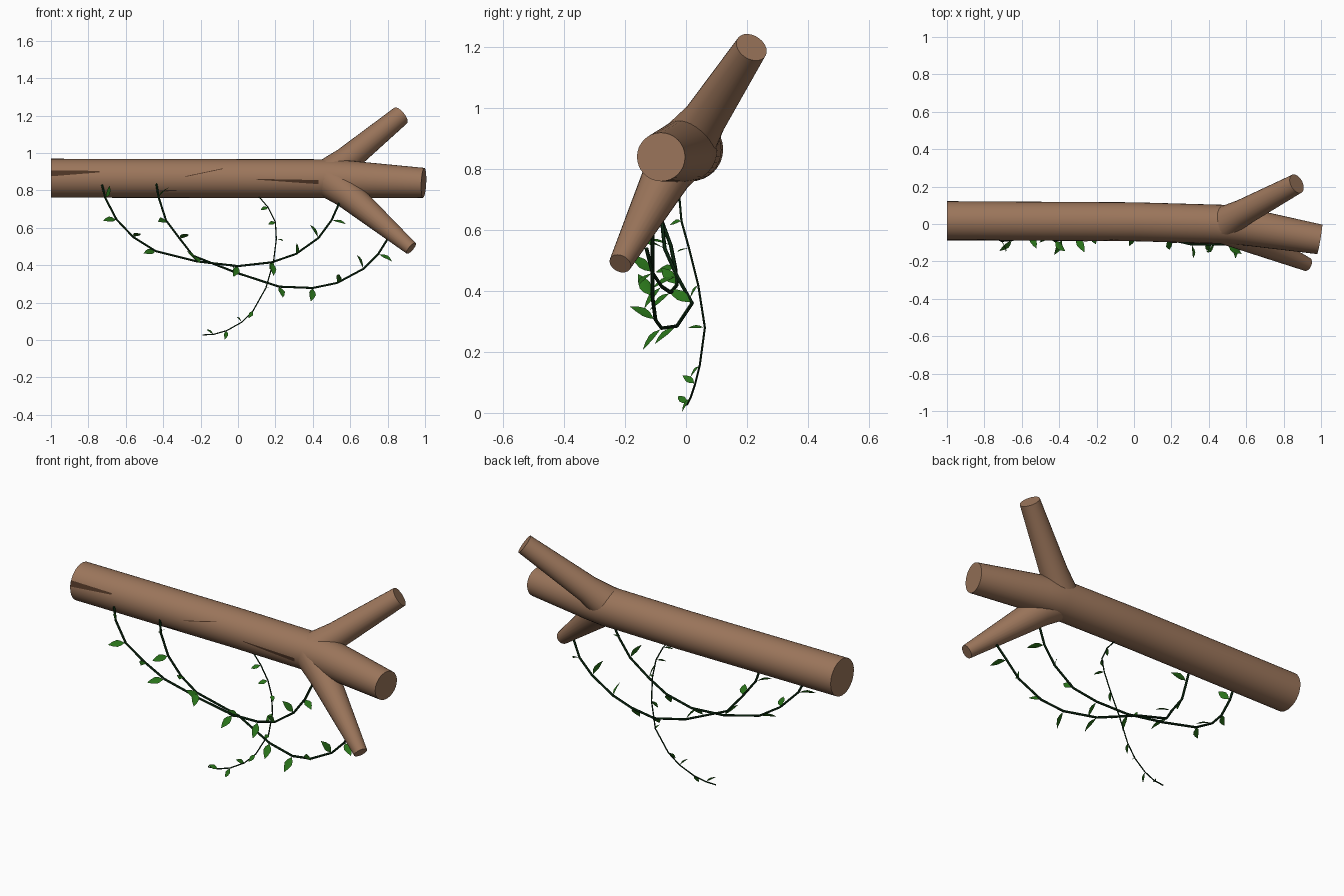
import bpy, bmesh, math
from mathutils import Vector

if "Cube" in bpy.data.objects:
    bpy.data.objects.remove(bpy.data.objects["Cube"])


def material(name, rgb):
    m = bpy.data.materials.new(name)
    m.diffuse_color = (*rgb, 1)
    m.use_nodes = True
    m.node_tree.nodes["Principled BSDF"].inputs["Base Color"].default_value = m.diffuse_color
    return m


BARK = material("bark brown", (0.33, 0.18, 0.105))
DARK = material("dark bark", (0.075, 0.035, 0.018))
STEM = material("dark green stem", (0.004, 0.025, 0.006))
LEAF = material("leaf green", (0.022, 0.17, 0.01))


def finish(bm, name, mat, angle=None):
    me = bpy.data.meshes.new(name)
    bm.to_mesh(me)
    bm.free()
    me.materials.append(mat)
    ob = bpy.data.objects.new(name, me)
    bpy.context.collection.objects.link(ob)
    if angle:
        bpy.ops.object.select_all(action='DESELECT')
        ob.select_set(True)
        bpy.context.view_layer.objects.active = ob
        bpy.ops.object.shade_smooth_by_angle(angle=math.radians(angle))
    return ob


def tube(name, pts, radii, sides, mat):
    """Capped tube through the points with a radius at each."""
    bm = bmesh.new()
    pts = [Vector(p) for p in pts]
    rings, n, prev = [], len(pts), None
    for i, p in enumerate(pts):
        t = (pts[min(i + 1, n - 1)] - pts[max(i - 1, 0)]).normalized()
        u = Vector((0, 1, 0)) if prev is None else prev
        u = (u - t * u.dot(t)).normalized()
        v = t.cross(u)
        prev = u
        rings.append([bm.verts.new(p + radii[i] * (u * math.cos(a) + v * math.sin(a)))
                      for a in (2 * math.pi * k / sides for k in range(sides))])
    for a, b in zip(rings, rings[1:]):
        for k in range(sides):
            j = (k + 1) % sides
            bm.faces.new((a[k], a[j], b[j], b[k]))
    bm.faces.new(rings[0][::-1])
    bm.faces.new(rings[-1])
    bmesh.ops.recalc_face_normals(bm, faces=bm.faces)
    return finish(bm, name, mat, 40)


# Log and its forked branches
tube("main_branch", [(-1, .018, .865), (0, .012, .863), (.5, -.002, .862), (.6, -.015, .858), (.993, -.082, .84)],
     [.104, .104, .104, .1, .08], 32, BARK)
tube("upper_branch", [(.48, .0, .875), (.58, .06, .962), (.87, .215, 1.2)], [.095, .072, .054], 24, BARK)
tube("lower_branch", [(.48, -.01, .86), (.58, -.06, .785), (.926, -.216, .49)], [.098, .08, .037], 24, BARK)

# Thin dark streaks lying on the front of the log: x0, z low, z high, x1, z low, z high
bm = bmesh.new()
for x0, a0, b0, x1, a1, b1 in [(-1, .875, .907, -.74, .896, .904), (.1, .857, .861, .43, .833, .855),
                               (-.28, .872, .876, -.08, .914, .918), (-.42, .793, .799, -.33, .797, .803)]:
    low, high = [], []
    for k in range(5):
        f = k / 4
        x = x0 + (x1 - x0) * f
        cy = .012 - .006 * x if x < 0 else .012 - .028 * x
        for row, z in ((low, a0 + (a1 - a0) * f), (high, b0 + (b1 - b0) * f)):
            y = cy - math.sqrt(.104 ** 2 - (z - .863) ** 2) - .003
            row.append(bm.verts.new((x, y, z)))
    for k in range(4):
        bm.faces.new((low[k], low[k + 1], high[k + 1], high[k]))
finish(bm, "bark_streaks", DARK)


def add_leaf(bm, base, d, length, width):
    """Pointed leaf folded slightly along its midrib."""
    d = d.normalized()
    side = d.cross(Vector((.45, -.55, .7))).normalized()
    up = side.cross(d)
    shape = [(.08, .06), (.3, .75), (.5, 1), (.75, .65), (1, .0)]
    prev = None
    for t, w in shape:
        mid = base + d * length * t - up * length * .12 * t * t
        off = side * width * .5 * w
        lift = up * width * .12 * w
        row = [bm.verts.new(mid + off + lift), bm.verts.new(mid), bm.verts.new(mid - off + lift)]
        if prev:
            bm.faces.new((prev[0], prev[1], row[1], row[0]))
            bm.faces.new((prev[1], prev[2], row[2], row[1]))
        prev = row
    bmesh.ops.remove_doubles(bm, verts=prev, dist=1e-5)


def vine(name, rows, r, length, width):
    """Each row: x, y, z of the stem and the leaf's x and z offset (0, 0 = no leaf)."""
    tube(name + "_stem", [q[:3] for q in rows], [r] * len(rows), 6, STEM)
    bm = bmesh.new()
    for x, y, z, dx, dz in rows:
        if dx or dz:
            dy = -math.sqrt(max(length ** 2 - dx * dx - dz * dz, 0.0002))
            add_leaf(bm, Vector((x, y, z)), Vector((dx, dy, dz)), length, width)
    finish(bm, name + "_leaves", LEAF, 60)


# Hanging vines
vine("left_vine", [
    (-.727, -.08, .83, 0, 0), (-.71, -.09, .76, .035, .065), (-.65, -.085, .645, -.065, 0),
    (-.56, -.05, .55, .04, .028), (-.44, -.035, .475, -.06, -.005), (-.22, -.03, .42, -.045, .06),
    (0, -.05, .395, -.02, -.05), (.18, -.08, .415, .015, -.065), (.31, -.11, .46, .015, .06),
    (.43, -.11, .545, -.035, .073), (.5, -.11, .64, .075, -.01), (.545, -.1, .74, 0, 0)],
    .0062, .092, .038)
vine("right_vine", [
    (-.437, -.08, .84, 0, 0), (-.425, -.09, .765, .05, .06), (-.385, -.08, .64, -.035, 0),
    (-.31, -.07, .54, .045, .035), (-.24, -.03, .45, .04, -.03), (-.01, .02, .36, -.02, .05),
    (.22, -.03, .285, .025, -.05), (.4, -.08, .278, -.005, -.065), (.53, -.1, .305, .02, .05),
    (.67, -.11, .38, -.025, .077), (.75, -.11, .46, .075, -.03), (.8, -.13, .54, 0, 0)],
    .0062, .095, .04)
vine("thin_vine", [
    (.1, -.02, .78, 0, 0), (.16, -.022, .71, -.035, -.01), (.2, -.015, .63, -.035, -.008),
    (.205, .01, .54, .038, -.005), (.19, .04, .42, -.02, -.04), (.15, .062, .28, .015, .005),
    (.08, .045, .155, -.022, -.035), (.02, .03, .095, -.02, .03), (-.06, .015, .05, -.008, -.043),
    (-.13, .005, .03, -.033, .028), (-.19, .002, .027, 0, 0)],
    .0035, .055, .024)
